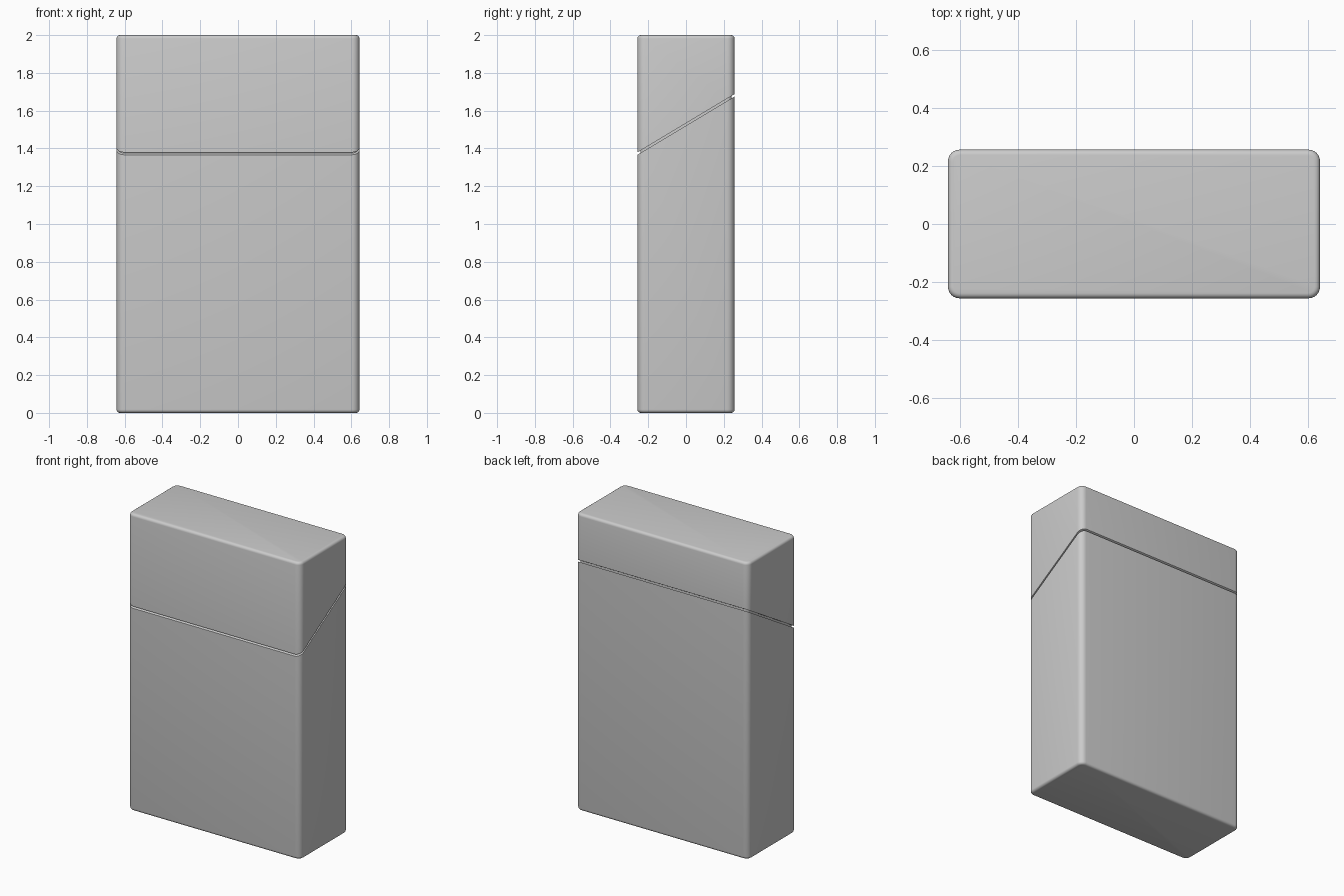
import bpy, bmesh
from mathutils import Vector

if "Cube" in bpy.data.objects:
    bpy.data.objects.remove(bpy.data.objects["Cube"])

HX, HY, H = 0.643, 0.257, 2.0      # half width, half depth, height
R, EDGE = 0.04, 0.018              # upright corner radius, top/bottom edge radius
SLOPE, MID = 0.6, 1.527            # lid seam: z = MID + SLOPE * y
GAP, DEPTH = 0.013, 0.015          # seam height and depth

bm = bmesh.new()

# Rounded carton: upright corners first, then the top and bottom rims
bmesh.ops.create_cube(bm, size=1)
for v in bm.verts:
    v.co = Vector((v.co.x * 2 * HX, v.co.y * 2 * HY, (v.co.z + 0.5) * H))


def bevel(edges, radius, segments):
    bmesh.ops.bevel(bm, geom=edges, offset=radius, offset_type='OFFSET',
                    segments=segments, profile=0.5, affect='EDGES', clamp_overlap=True)


bevel([e for e in bm.edges if abs(e.verts[0].co.z - e.verts[1].co.z) > 1], R, 6)
bevel([e for e in bm.edges if abs(e.verts[0].co.z - e.verts[1].co.z) < 1e-4], EDGE, 4)

# Slanted lid seam: cut a narrow band around the carton
for side in (-1, 1):
    bmesh.ops.bisect_plane(bm, geom=bm.verts[:] + bm.edges[:] + bm.faces[:], dist=1e-5,
                           plane_co=(0, 0, MID + side * GAP / 2), plane_no=(0, -SLOPE, 1))
band = [f for f in bm.faces
        if all(abs(v.co.z - MID - SLOPE * v.co.y) < GAP / 2 + 1e-4 for v in f.verts)]

# Sink the band inward along the seam plane to form a groove
new = bmesh.ops.extrude_face_region(bm, geom=band)["geom"]
bmesh.ops.delete(bm, geom=[f for f in band if f.is_valid], context='FACES_ONLY')
for v in (g for g in new if isinstance(g, bmesh.types.BMVert)):
    core = Vector((max(-HX + R, min(HX - R, v.co.x)),
                   max(-HY + R, min(HY - R, v.co.y)), v.co.z))
    shift = (core - v.co).normalized() * DEPTH
    v.co += Vector((shift.x, shift.y, SLOPE * shift.y))
bmesh.ops.recalc_face_normals(bm, faces=bm.faces[:])

mesh = bpy.data.meshes.new("flip_top_carton")
bm.to_mesh(mesh)
bm.free()
carton = bpy.data.objects.new("flip_top_carton", mesh)
bpy.context.collection.objects.link(carton)
bpy.context.view_layer.objects.active = carton
carton.select_set(True)
bpy.ops.object.shade_smooth_by_angle()
